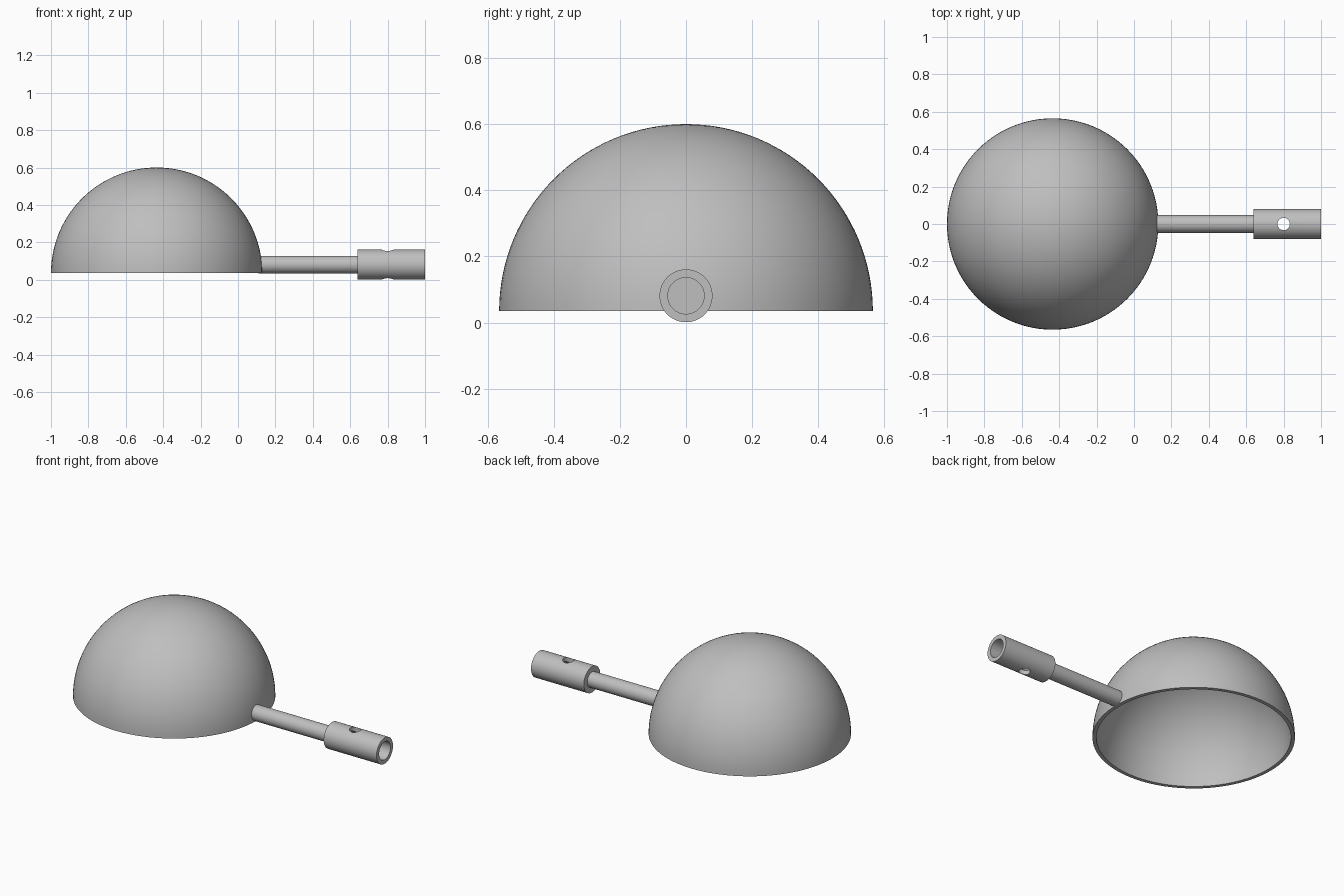
import bpy, bmesh, math
from mathutils import Vector, Matrix

cube = bpy.data.objects.get("Cube")
if cube:
    bpy.data.objects.remove(cube, do_unlink=True)

DOME_X, DOME_R, WALL, RIM_Z = -0.435, 0.565, 0.022, 0.035
ROD_Z, ROD_R = 0.081, 0.047
SLEEVE_R, BORE_R, PIN_R = 0.08, 0.055, 0.033

# Single plain grey material
grey = bpy.data.materials.new("plain grey")
grey.use_nodes = True
colour = (0.52, 0.52, 0.52, 1)
grey.diffuse_color = colour
grey.node_tree.nodes["Principled BSDF"].inputs["Base Color"].default_value = colour


def lathe(name, profile, steps, matrix):
    """Revolve (radius, height) points about z, then place with matrix."""
    bm = bmesh.new()
    verts = [bm.verts.new((r, 0, h)) for r, h in profile]
    edges = [bm.edges.new(pair) for pair in zip(verts, verts[1:])]
    bmesh.ops.spin(bm, geom=verts + edges, cent=(0, 0, 0), axis=(0, 0, 1),
                   angle=math.tau, steps=steps, use_duplicate=False)
    bmesh.ops.remove_doubles(bm, verts=bm.verts[:], dist=1e-5)
    bmesh.ops.transform(bm, matrix=matrix, verts=bm.verts[:])
    bmesh.ops.recalc_face_normals(bm, faces=bm.faces[:])
    mesh = bpy.data.meshes.new(name)
    bm.to_mesh(mesh)
    bm.free()
    mesh.materials.append(grey)
    obj = bpy.data.objects.new(name, mesh)
    bpy.context.collection.objects.link(obj)
    return obj


def select_only(obj):
    bpy.ops.object.select_all(action='DESELECT')
    obj.select_set(True)
    bpy.context.view_layer.objects.active = obj


def arc(radius, count=32):
    """Quarter circle from rim to pole."""
    angles = [math.pi / 2 * i / count for i in range(count + 1)]
    pts = [(radius * math.cos(a), radius * math.sin(a)) for a in angles]
    pts[-1] = (0, radius)
    return pts


along_x = Matrix.Translation((0, 0, ROD_Z)) @ Matrix.Rotation(math.pi / 2, 4, 'Y')

# Hollow hemispherical bowl, open underneath
shell = arc(DOME_R)[::-1] + arc(DOME_R - WALL)
dome = lathe("dome_shell", shell, 96, Matrix.Translation((DOME_X, 0, RIM_Z)))

# Handle rod, ending inside the dome wall and the sleeve
rod = lathe("handle_rod", [(0, 0.11), (ROD_R, 0.11), (ROD_R, 0.65), (0, 0.65)],
            48, along_x)

# End sleeve with a blind bore
sleeve = lathe("handle_sleeve",
               [(0, 0.64), (SLEEVE_R, 0.64), (SLEEVE_R, 1),
                (BORE_R, 1), (BORE_R, 0.7), (0, 0.7)], 64, along_x)

# Vertical pin hole through both walls of the sleeve
cutter = lathe("pin_hole_cutter", [(0, -0.2), (PIN_R, -0.2), (PIN_R, 0.2), (0, 0.2)],
               32, Matrix.Translation((0.8, 0, ROD_Z)))
cutter.hide_render = True
cut = sleeve.modifiers.new("pin_hole", 'BOOLEAN')
cut.operation = 'DIFFERENCE'
cut.solver = 'EXACT'
cut.object = cutter
select_only(sleeve)
bpy.ops.object.modifier_apply(modifier=cut.name)
bpy.data.objects.remove(cutter, do_unlink=True)

# Smooth curved surfaces, crisp rims
for part in (dome, rod, sleeve):
    select_only(part)
    bpy.ops.object.shade_smooth_by_angle(angle=math.radians(30))
